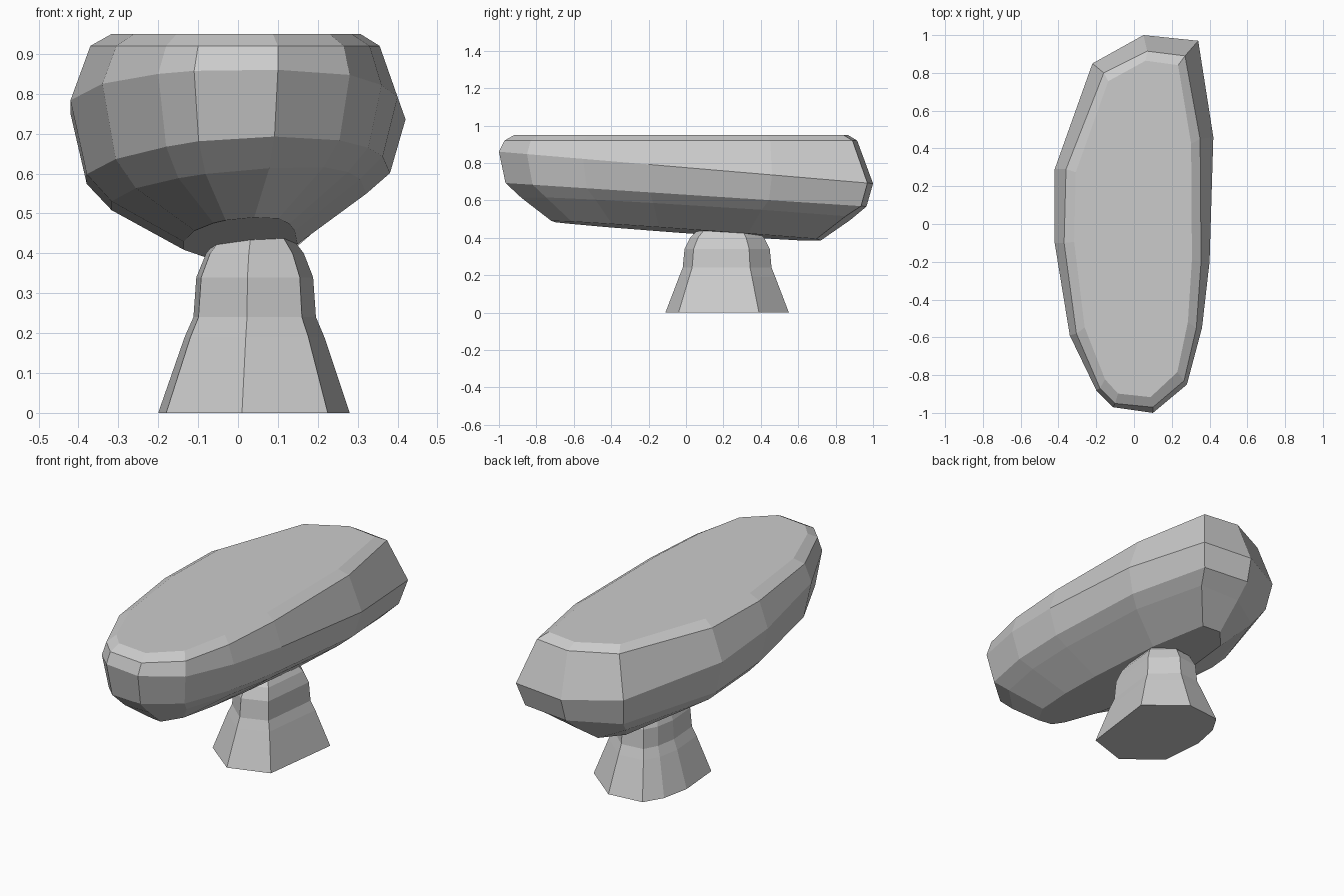
import bpy

if "Cube" in bpy.data.objects:
    bpy.data.objects.remove(bpy.data.objects["Cube"])


def loft(name, rings):
    """Closed flat-shaded solid from a stack of equal-length rings (bottom to top)."""
    n = len(rings[0])
    verts = [p for ring in rings for p in ring]
    faces = [tuple(reversed(range(n)))]
    for r in range(len(rings) - 1):
        for i in range(n):
            j = (i + 1) % n
            faces.append((r * n + i, r * n + j, (r + 1) * n + j, (r + 1) * n + i))
    faces.append(tuple(range((len(rings) - 1) * n, len(rings) * n)))
    mesh = bpy.data.meshes.new(name)
    mesh.from_pydata(verts, [], faces)
    obj = bpy.data.objects.new(name, mesh)
    bpy.context.collection.objects.link(obj)
    return obj


def scaled(outline, centre, sx, sy, height):
    """Scale a plan outline about a centre; height is a function of x and y."""
    ring = []
    for x, y in outline:
        px = centre[0] + (x - centre[0]) * sx
        py = centre[1] + (y - centre[1]) * sy
        ring.append((px, py, height(px, py)))
    return ring


# Cap: widest outline, counter-clockwise, and the narrower rim outline
belt = [(0.05, 1.0), (-0.22, 0.85), (-0.42, 0.29), (-0.42, -0.10), (-0.34, -0.59),
        (-0.20, -0.88), (-0.11, -0.97), (0.10, -1.0), (0.28, -0.85), (0.36, -0.55),
        (0.40, -0.20), (0.42, 0.46), (0.34, 0.97)]
rim = [(0.07, 0.915), (-0.16, 0.80), (-0.36, 0.29), (-0.37, -0.10), (-0.305, -0.58),
       (-0.18, -0.87), (-0.10, -0.95), (0.10, -0.97), (0.265, -0.83), (0.33, -0.55),
       (0.355, -0.20), (0.35, 0.45), (0.27, 0.89)]
mid = (0.01, 0.0)
loft("cap", [
    scaled(belt, mid, 0.34, 0.72, lambda x, y: 0.435 - 0.072 * y + 0.08 * x),
    scaled(belt, mid, 0.76, 0.88, lambda x, y: 0.55 - 0.065 * y + 0.08 * x),
    scaled(belt, mid, 0.905, 0.965, lambda x, y: 0.63 - 0.065 * y + 0.1 * min(0, x)),
    scaled(belt, mid, 1, 1, lambda x, y: 0.775 - 0.085 * y),
    scaled(rim, mid, 1, 1, lambda x, y: 0.92),
    scaled(rim, mid, 0.86, 0.945, lambda x, y: 0.95),
])

# Stem: eight-sided flared pedestal
foot = [(0.01, -0.11), (0.225, -0.04), (0.28, 0.39), (0.08, 0.55),
        (-0.11, 0.53), (-0.17, 0.43), (-0.20, 0.28), (-0.18, 0.04)]
profile = [(0, 1, 1), (0.19, 0.73, 0.78), (0.24, 0.64, 0.72), (0.34, 0.61, 0.69),
           (0.40, 0.51, 0.60), (0.44, 0.38, 0.48)]
loft("stem", [scaled(foot, (0.045, 0.22), sx, sy, lambda x, y, z=z: z)
              for z, sx, sy in profile])
